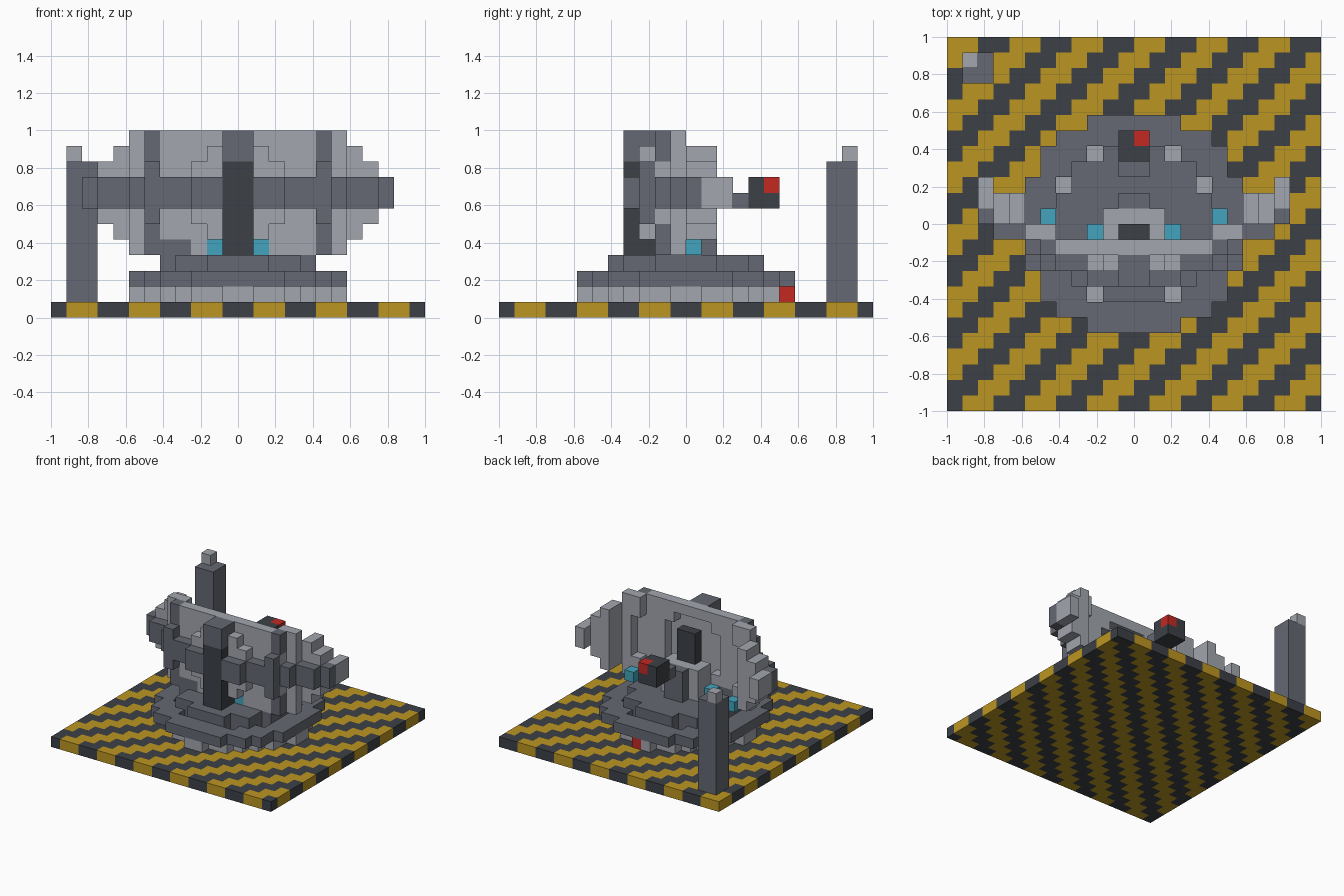
import bpy, bmesh
from mathutils import Vector

cube = bpy.data.objects.get("Cube")
if cube:
    bpy.data.objects.remove(cube, do_unlink=True)

V = 1 / 12  # edge of one block


def material(name, rgb):
    m = bpy.data.materials.new(name)
    m.use_nodes = True
    col = (*rgb, 1)
    m.diffuse_color = col
    bsdf = next(n for n in m.node_tree.nodes if n.type == 'BSDF_PRINCIPLED')
    bsdf.inputs["Base Color"].default_value = col
    return m


LIGHT = material("light grey", (0.36, 0.38, 0.42))
MID = material("mid grey", (0.13, 0.14, 0.17))
DARK = material("dark grey", (0.045, 0.051, 0.061))
YELLOW = material("warning yellow", (0.50, 0.30, 0.016))
RED = material("signal red", (0.54, 0.022, 0.016))
CYAN = material("cyan", (0.055, 0.37, 0.51))

SIDES = [Vector(s) for s in
         ((1, 0, 0), (-1, 0, 0), (0, 1, 0), (0, -1, 0), (0, 0, 1), (0, 0, -1))]


def blocks(name, cells, mats, rule=None):
    """Skin a set of grid cells with only its outer faces."""
    cells = set(cells)
    bm = bmesh.new()
    for c in sorted(cells):
        mid = Vector(c) + Vector((0.5, 0.5, 0.5))
        for n in SIDES:
            if tuple(int(a + b) for a, b in zip(c, n)) in cells:
                continue
            u = Vector((n.y, n.z, n.x))
            w = n.cross(u)
            quad = [(mid + (n + u * a + w * b) / 2) * V
                    for a, b in ((-1, -1), (1, -1), (1, 1), (-1, 1))]
            f = bm.faces.new([bm.verts.new(p) for p in quad])
            f.material_index = rule(*c) if rule else 0
    bmesh.ops.remove_doubles(bm, verts=bm.verts, dist=V / 100)
    me = bpy.data.meshes.new(name)
    bm.to_mesh(me)
    bm.free()
    for m in mats:
        me.materials.append(m)
    ob = bpy.data.objects.new(name, me)
    bpy.context.collection.objects.link(ob)
    return ob


def box(x0, x1, y0, y1, z0, z1):
    return {(x, y, z) for x in range(x0, x1) for y in range(y0, y1) for z in range(z0, z1)}


def mirror(cells):
    return set(cells) | {(-1 - x, y, z) for x, y, z in cells}


def disc(r2, z):
    return {c for c in box(-8, 8, -8, 8, z, z + 1)
            if (c[0] + .5) ** 2 + (c[1] + .5) ** 2 < r2}


# Striped ground plate
blocks("striped_base", box(-12, 12, -12, 12, 0, 1), [DARK, YELLOW],
       lambda x, y, z: int((x - y) % 4 in (1, 2)))

# Round turntable: toothed foot, wide ring, upper disc
tail_lamp = box(0, 1, 6, 7, 1, 2)
foot = disc(37, 1) | box(-1, 1, -7, 7, 1, 2) | box(-7, 7, -1, 1, 1, 2)
blocks("turntable_foot", foot - tail_lamp, [LIGHT])
blocks("tail_lamp", tail_lamp, [RED])
gaps = {c for c in disc(27, 2) if (c[0] + .5) ** 2 + (c[1] + .5) ** 2 > 26}
blocks("turntable_ring", disc(52, 2) - gaps, [MID])
blocks("turntable_top", disc(25.5, 3), [MID])


# Curved dish opening towards the back
def depth(x, z):
    r2 = (x + .5) ** 2 + (z + .5 - 8) ** 2
    return -3 + sum(r2 > t for t in (12, 34, 56, 80))


def half_width(z):
    return 10 - max(0, int(abs(z + .5 - 8) - .5))


dish, ribs, bar, column = set(), set(), set(), set()
for z in range(4, 12):
    for x in range(half_width(z)):
        d = depth(x, z)
        dish |= box(x, x + 1, d, d + (2 if x > 6 else 1), z, z + 1)
        behind = (x, d - 1, z)
        if x == 5:
            ribs.add(behind)
        if z in (7, 8) and x > 0:
            bar.add(behind)
            # close the steps between neighbouring bar blocks
            bar |= box(x, x + 1, depth(x - 1, z), d, z, z + 1)
        if x == 0:
            column |= box(0, 1, -4, d, z, z + 1)
dish, ribs, bar = mirror(dish), mirror(ribs), mirror(bar)

front_lamps = {c for c in dish if c[2] == 4 and c[0] in (-2, 1)}
patch = {c for c in dish if c[2] == 4 and c[0] in (-5, -4)}
blocks("dish", dish - front_lamps - patch, [LIGHT])
blocks("dish_patch", patch, [MID])
blocks("dish_ribs", ribs - bar, [MID])
blocks("dish_crossbar", bar, [MID])
blocks("dish_column", mirror(column), [DARK, MID], lambda x, y, z: int(z > 9))
blocks("front_lamps", front_lamps, [CYAN])
blocks("inner_lamps", mirror({(2, -1, 4), (5, 0, 4)}), [CYAN])

# Pedestal and receiver inside the dish
blocks("pedestal", box(-2, 2, -1, 1, 4, 7), [LIGHT])
blocks("pedestal_step", box(-1, 1, 1, 2, 4, 7), [MID])
blocks("receiver", box(-1, 1, -1, 0, 7, 10), [DARK])

# Emitter head on its arm
emitter_lamp = box(0, 1, 5, 6, 8, 9)
blocks("emitter_arm", box(-1, 1, 3, 4, 7, 8), [MID])
blocks("emitter", box(-1, 1, 4, 6, 7, 9) - emitter_lamp, [DARK])
blocks("emitter_lamp", emitter_lamp, [RED])

# Corner mast
blocks("mast", box(-11, -9, 9, 11, 1, 10), [MID])
blocks("mast_tip", box(-11, -10, 10, 11, 10, 11), [LIGHT])
